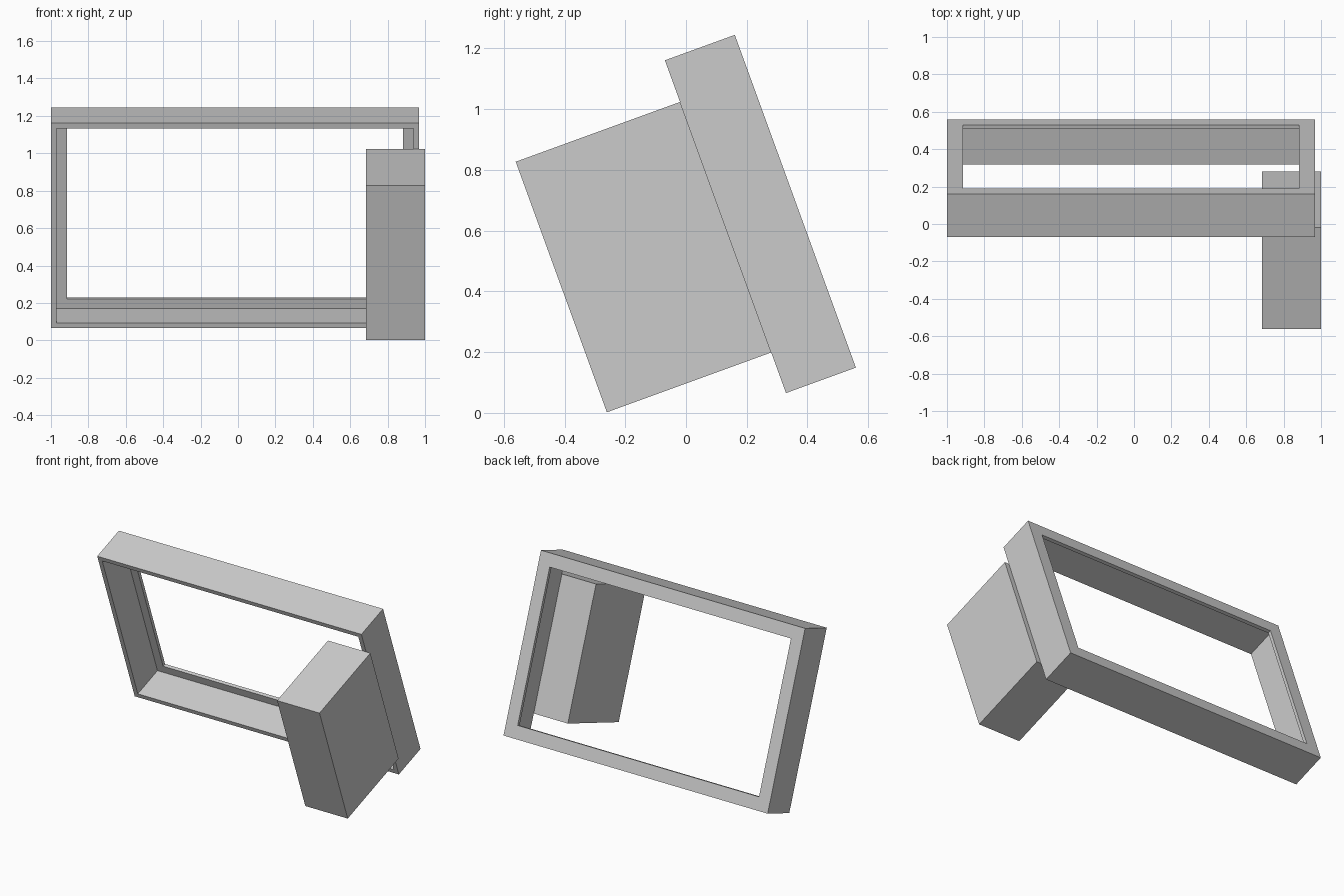
import bpy, bmesh, math

if "Cube" in bpy.data.objects:
    bpy.data.objects.remove(bpy.data.objects["Cube"], do_unlink=True)

TILT = math.radians(20)

grey = bpy.data.materials.new("plain_grey")
grey.use_nodes = True
colour = (0.6, 0.6, 0.6, 1)
grey.diffuse_color = colour
grey.node_tree.nodes["Principled BSDF"].inputs["Base Color"].default_value = colour


def add_tilted(name, bm, location):
    """Turn a bmesh into an object leaning back by the common tilt."""
    bmesh.ops.recalc_face_normals(bm, faces=bm.faces)
    mesh = bpy.data.meshes.new(name)
    bm.to_mesh(mesh)
    bm.free()
    mesh.materials.append(grey)
    obj = bpy.data.objects.new(name, mesh)
    obj.location = location
    obj.rotation_euler.x = TILT
    bpy.context.collection.objects.link(obj)
    return obj


# Rectangular frame: a stepped section swept around the opening
half_w, half_h, half_d = 0.984, 0.583, 0.1225
wall, border, lip = 0.03, 0.085, 0.022
section = [(0, -half_d), (0, half_d), (border, half_d),
           (border, half_d - lip), (wall, half_d - lip), (wall, -half_d)]

bm = bmesh.new()
rings = []
for inset, y in section:
    w, h = half_w - inset, half_h - inset
    rings.append([bm.verts.new((sx * w, y, sz * h))
                  for sx, sz in ((-1, -1), (1, -1), (1, 1), (-1, 1))])
for i, ring in enumerate(rings):
    following = rings[(i + 1) % len(rings)]
    for j in range(4):
        k = (j + 1) % 4
        bm.faces.new((ring[j], ring[k], following[k], following[j]))
add_tilted("rebated_frame", bm, (-0.016, 0.245, 0.655))

# Solid block standing against the front of the left side
bm = bmesh.new()
bmesh.ops.create_cube(bm, size=1)
bmesh.ops.scale(bm, vec=(0.316, 0.576, 0.878), verts=bm.verts)
add_tilted("side_block", bm, (0.842, -0.14, 0.513))
